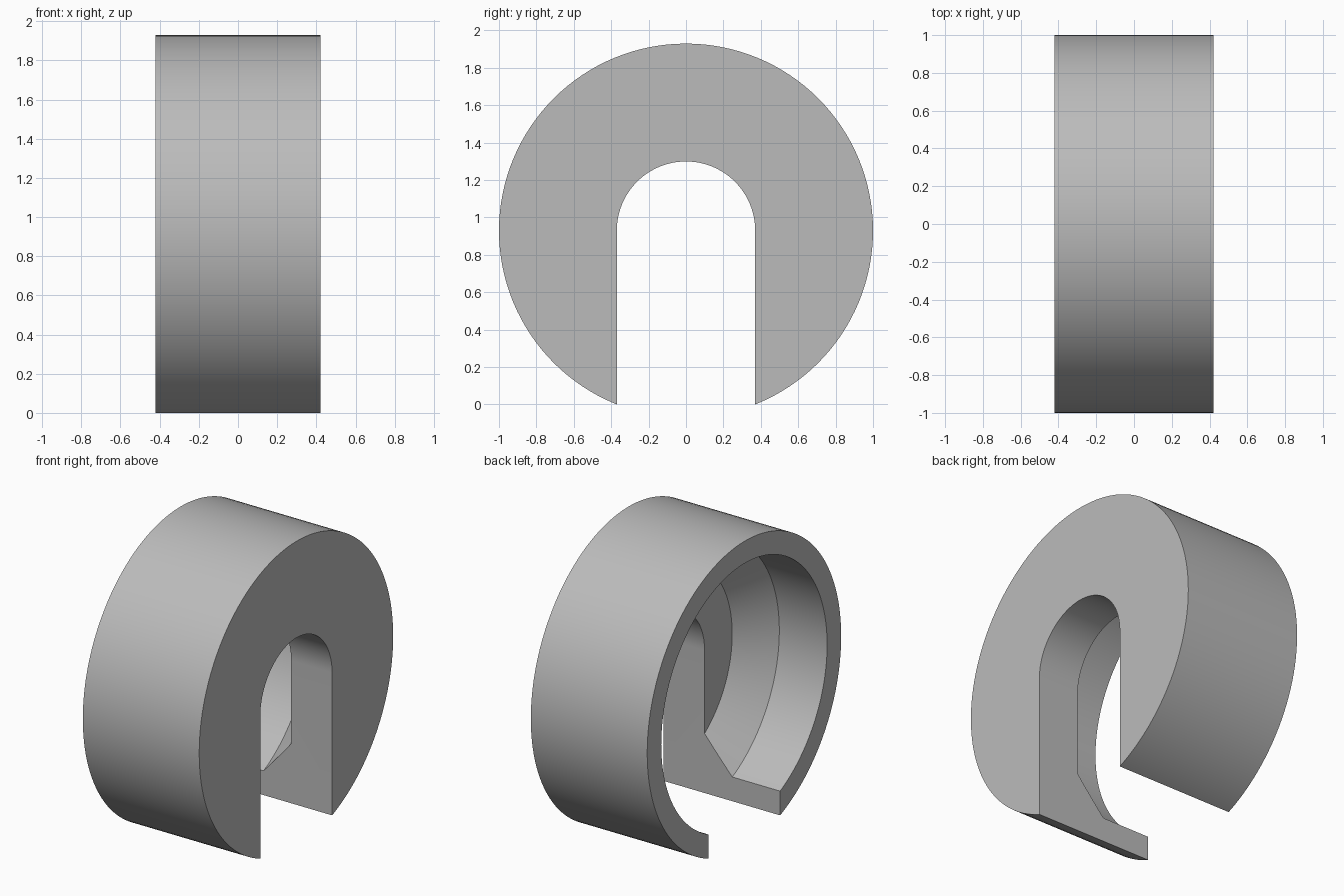
import bpy, bmesh, math
from mathutils import Matrix

if "Cube" in bpy.data.objects:
    bpy.data.objects.remove(bpy.data.objects["Cube"])

AXIS_Z = 0.929      # height of the round body's axis
HALF_W = 0.42       # half the width along x
SLOT = 0.37         # half the slot width
SEGMENTS = 128

grey = bpy.data.materials.new("plain_grey")
grey.use_nodes = True
colour = (0.5, 0.5, 0.5, 1)
grey.diffuse_color = colour
grey.node_tree.nodes["Principled BSDF"].inputs["Base Color"].default_value = colour


def add_object(name, bm):
    bmesh.ops.recalc_face_normals(bm, faces=bm.faces)
    mesh = bpy.data.meshes.new(name)
    bm.to_mesh(mesh)
    bm.free()
    mesh.materials.append(grey)
    obj = bpy.data.objects.new(name, mesh)
    bpy.context.collection.objects.link(obj)
    return obj


# Body: cup turned about x, with a straight bore, a 45 degree cone and a flat floor
profile = [(HALF_W, 1.0), (-HALF_W, 1.0), (-HALF_W, 0.855), (-0.075, 0.855), (0.125, 0.655)]
bm = bmesh.new()
rings = []
for x, r in profile:
    angles = [math.tau * i / SEGMENTS for i in range(SEGMENTS)]
    rings.append([bm.verts.new((x, r * math.sin(a), AXIS_Z + r * math.cos(a))) for a in angles])
for a, b in zip(rings, rings[1:]):
    for i in range(SEGMENTS):
        j = (i + 1) % SEGMENTS
        bm.faces.new((a[i], a[j], b[j], b[i]))
bm.faces.new(rings[0])
bm.faces.new(rings[-1])
body = add_object("slotted_round_housing", bm)

# Cutter: round-topped slot running through the body and out at the bottom
bm = bmesh.new()
arc = [math.pi * i / 48 for i in range(49)]
outline = [(SLOT * math.cos(a), AXIS_Z + SLOT * math.sin(a)) for a in arc]
outline += [(-SLOT, -0.5), (SLOT, -0.5)]
face = bm.faces.new([bm.verts.new((-1, y, z)) for y, z in outline])
extruded = bmesh.ops.extrude_face_region(bm, geom=[face])["geom"]
bmesh.ops.translate(bm, verts=[v for v in extruded if isinstance(v, bmesh.types.BMVert)], vec=(2, 0, 0))
cutter = add_object("slot_cutter", bm)
cutter.hide_render = True

cut = body.modifiers.new("slot", "BOOLEAN")
cut.operation = "DIFFERENCE"
cut.solver = "EXACT"
cut.object = cutter

# Apply the cut, drop the cutter, then smooth the curved walls
bpy.ops.object.select_all(action="DESELECT")
body.select_set(True)
bpy.context.view_layer.objects.active = body
bpy.ops.object.modifier_apply(modifier=cut.name)
bpy.data.objects.remove(cutter)
bpy.ops.object.shade_smooth_by_angle(angle=math.radians(30))
